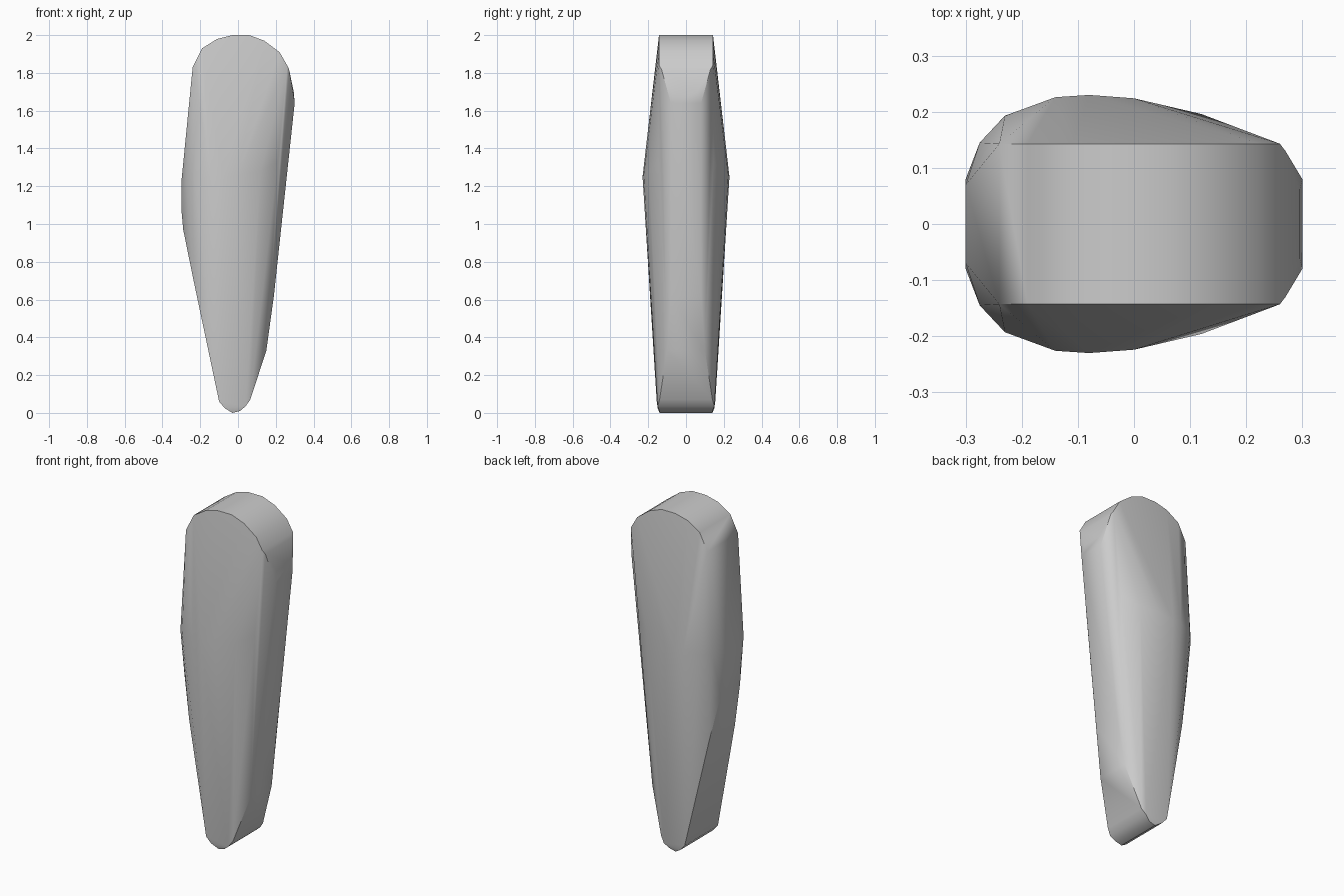
import bpy, bmesh, math

cube = bpy.data.objects.get("Cube")
if cube:
    bpy.data.objects.remove(cube, do_unlink=True)

# Plain grey surface
grey = bpy.data.materials.new("plain grey")
grey.use_nodes = True
color = (0.6, 0.6, 0.6, 1)
grey.diffuse_color = color
grey.node_tree.nodes["Principled BSDF"].inputs["Base Color"].default_value = color

# Rounded top cap and narrow foot: (x, half depth, z)
top_cap = [(x, 0.143, z) for x, z in (
    (-0.24, 1.83), (-0.19, 1.93), (-0.11, 1.98), (-0.03, 2), (0.06, 2),
    (0.14, 1.97), (0.22, 1.91), (0.26, 1.84))]
foot = [(-0.10, 0.155, 0.06), (-0.07, 0.15, 0.025), (-0.03, 0.14, 0),
        (0.01, 0.14, 0.01), (0.04, 0.15, 0.035), (0.065, 0.14, 0.07)]

# Bulging waist and the flank points that bevel the sides
waist = [(-0.30, 0.07, 1.22), (-0.275, 0.145, 1.23), (-0.23, 0.193, 1.24),
         (-0.14, 0.226, 1.25), (-0.08, 0.23, 1.25), (0, 0.224, 1.26),
         (0.12, 0.196, 1.28), (0.21, 0.145, 1.33)]
flanks = [(0.30, 0.08, 1.64), (0.295, 0.06, 1.70), (0.27, 0.13, 1.82),
          (0.15, 0.10, 0.33), (0.19, 0.08, 0.62),
          (-0.30, 0.08, 1.08), (-0.29, 0.09, 0.97), (-0.235, 0.12, 0.70)]

# Wrap one taut skin around the mirrored points
bm = bmesh.new()
for x, y, z in top_cap + foot + waist + flanks:
    for side in (-1, 1):
        bm.verts.new((x, side * y, z))
hull = bmesh.ops.convex_hull(bm, input=bm.verts)
loose = [v for v in bm.verts if not v.link_faces]
bmesh.ops.delete(bm, geom=loose, context="VERTS")
bmesh.ops.dissolve_limit(bm, angle_limit=math.radians(1), verts=bm.verts, edges=bm.edges)
bmesh.ops.recalc_face_normals(bm, faces=bm.faces)

mesh = bpy.data.meshes.new("tapered_block")
bm.to_mesh(mesh)
bm.free()
mesh.materials.append(grey)
block = bpy.data.objects.new("tapered_block", mesh)
bpy.context.collection.objects.link(block)

# Smooth faces, keeping the cap rim crisp
bpy.context.view_layer.objects.active = block
block.select_set(True)
bpy.ops.object.shade_smooth_by_angle(angle=math.radians(35))
